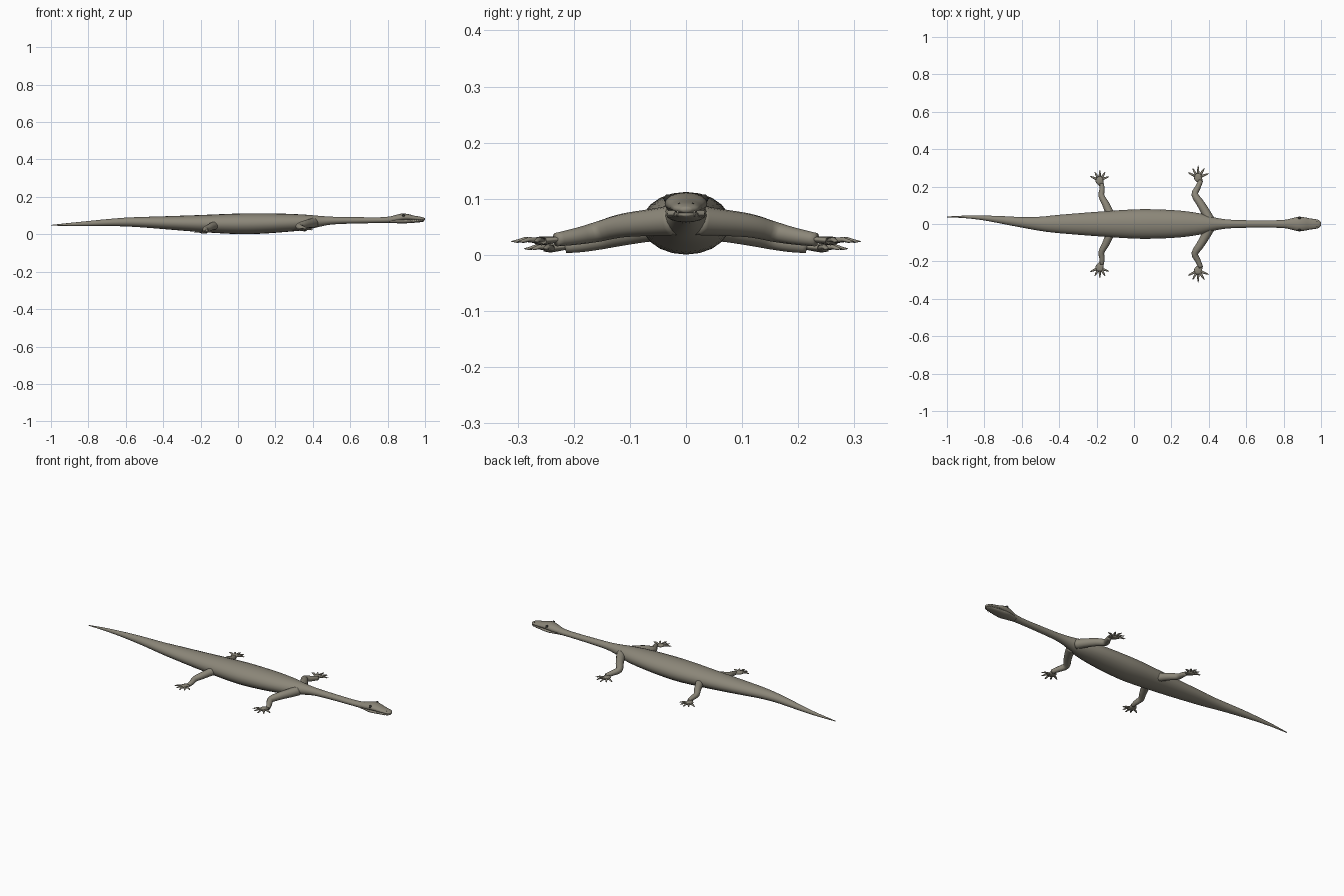
import bpy, bmesh, math
from mathutils import Vector


def material(name, rgb):
    m = bpy.data.materials.new(name)
    m.diffuse_color = (*rgb, 1)
    return m


SKIN = material("skin", (0.26, 0.24, 0.19))
DARK = material("dark", (0.03, 0.03, 0.025))
IVORY = material("ivory", (0.6, 0.56, 0.45))


def finish(bm, name, mat, mirror=False):
    bmesh.ops.recalc_face_normals(bm, faces=bm.faces)
    me = bpy.data.meshes.new(name)
    bm.to_mesh(me)
    bm.free()
    ob = bpy.data.objects.new(name, me)
    bpy.context.collection.objects.link(ob)
    me.materials.append(mat)
    for p in me.polygons:
        p.use_smooth = True
    if mirror:
        md = ob.modifiers.new("mirror", 'MIRROR')
        md.use_axis = (False, True, False)
        md.use_mirror_merge = False
    return ob


def skin_rings(bm, rings):
    vs = [[bm.verts.new(c) for c in r] for r in rings]
    n = len(vs[0])
    for a, b in zip(vs, vs[1:]):
        for i in range(n):
            j = (i + 1) % n
            bm.faces.new((a[i], a[j], b[j], b[i]))
    bm.faces.new(vs[0])
    bm.faces.new(vs[-1])


def smooth_stations(st, sub):
    # Catmull-Rom interpolation between stations
    out = []
    for i in range(len(st) - 1):
        p0, p1, p2, p3 = st[max(i - 1, 0)], st[i], st[i + 1], st[min(i + 2, len(st) - 1)]
        for k in range(sub):
            t = k / sub
            out.append([0.5 * (2 * b + (c - a) * t + (2 * a - 5 * b + 4 * c - d) * t * t
                               + (3 * b - a - 3 * c + d) * t ** 3)
                        for a, b, c, d in zip(p0, p1, p2, p3)])
    out.append(list(st[-1]))
    return out


def loft(name, st, n=20, sub=3):
    # stations: x, y centre, half width, bottom z, top z
    rings = []
    for x, y, w, lo, hi in smooth_stations(st, sub):
        zc, h = (lo + hi) / 2, (hi - lo) / 2
        rings.append([(x, y + w * math.cos(2 * math.pi * i / n),
                       zc + h * math.sin(2 * math.pi * i / n)) for i in range(n)])
    bm = bmesh.new()
    skin_rings(bm, rings)
    return finish(bm, name, SKIN)


def tube(bm, pts, n=10, flat=1.0):
    # points: x, y, z, radius
    P = [Vector(p[:3]) for p in pts]
    rings = []
    for i, p in enumerate(P):
        t = (P[min(i + 1, len(P) - 1)] - P[max(i - 1, 0)]).normalized()
        s = t.cross(Vector((0, 0, 1))).normalized()
        u = s.cross(t)
        r = pts[i][3]
        rings.append([p + s * r * math.cos(2 * math.pi * k / n)
                      + u * r * flat * math.sin(2 * math.pi * k / n) for k in range(n)])
    skin_rings(bm, rings)


# body, tail and neck
loft("body", [
    (-1.0, 0.038, 0.002, 0.046, 0.050), (-0.9, 0.038, 0.007, 0.045, 0.061),
    (-0.8, 0.032, 0.013, 0.044, 0.071), (-0.7, 0.021, 0.021, 0.044, 0.081),
    (-0.6, 0.009, 0.028, 0.042, 0.089), (-0.5, 0.001, 0.038, 0.036, 0.093),
    (-0.4, 0, 0.049, 0.028, 0.096), (-0.2, 0, 0.065, 0.012, 0.103),
    (0.0, 0, 0.078, 0.001, 0.111), (0.12, 0, 0.078, 0.003, 0.112),
    (0.25, 0, 0.071, 0.012, 0.110), (0.36, 0, 0.055, 0.023, 0.105),
    (0.43, 0, 0.035, 0.039, 0.099), (0.50, 0, 0.024, 0.052, 0.094),
    (0.6, 0, 0.020, 0.057, 0.092), (0.76, 0, 0.020, 0.060, 0.091),
    (0.83, 0, 0.025, 0.060, 0.098)])

# head, split into skull and lower jaw along the mouth line
loft("skull", [
    (0.81, 0, 0.022, 0.064, 0.094), (0.85, 0, 0.032, 0.065, 0.105),
    (0.88, 0, 0.038, 0.071, 0.111), (0.91, 0, 0.036, 0.073, 0.108),
    (0.94, 0, 0.030, 0.073, 0.100), (0.97, 0, 0.026, 0.073, 0.095),
    (0.988, 0, 0.021, 0.073, 0.091), (1.0, 0, 0.008, 0.076, 0.085)], 16)
loft("lower_jaw", [
    (0.81, 0, 0.020, 0.060, 0.082), (0.85, 0, 0.030, 0.059, 0.083),
    (0.88, 0, 0.035, 0.058, 0.083), (0.92, 0, 0.031, 0.060, 0.081),
    (0.96, 0, 0.024, 0.063, 0.080), (0.985, 0, 0.018, 0.066, 0.078),
    (0.994, 0, 0.007, 0.069, 0.075)], 16)

# eyes and nostrils
bm = bmesh.new()
for c, r in (((0.885, 0.032, 0.100), 0.008), ((0.978, 0.012, 0.090), 0.003)):
    v = bmesh.ops.create_uvsphere(bm, u_segments=12, v_segments=8, radius=r)["verts"]
    bmesh.ops.translate(bm, verts=v, vec=c)
finish(bm, "eyes_and_nostrils", DARK, True)

# teeth hanging along the upper jaw
bm = bmesh.new()
for i in range(7):
    x = 0.925 + i * 0.011
    y = 0.032 - 0.0018 * i - (0.005 if i == 6 else 0)
    tube(bm, [(x, y - 0.002, 0.079, 0.0025), (x + 0.001, y, 0.067, 0.0004)], 5)
finish(bm, "teeth", IVORY, True)


# limbs: arm tube, flat palm and five clawed toes
def limb(name, arm, palm, toes, z):
    bm = bmesh.new()
    tube(bm, smooth_stations(arm, 3), 12)
    px, py = palm
    ax, ay = arm[-1][:2]
    tube(bm, [(ax, ay - 0.01, z + 0.003, 0.012), (px, py - 0.008, z + 0.001, 0.021),
              (px, py + 0.006, z, 0.025), (px, py + 0.018, z, 0.018)], 12, 0.32)
    for tx, ty in toes:
        s = Vector((px + tx * 0.22, py + ty * 0.1, z))
        e = Vector((px + tx, py + ty, z - 0.001))
        m = s.lerp(e, 0.55) + Vector((0, 0, 0.003))
        c = s.lerp(e, 0.8)
        tube(bm, [(*s, 0.0075), (*m, 0.0055), (*c, 0.004), (*e, 0.0006)], 8, 0.75)
    finish(bm, name, SKIN, True)


limb("front_legs",
     [(0.405, 0.02, 0.062, 0.027), (0.385, 0.06, 0.058, 0.024), (0.352, 0.115, 0.052, 0.021),
      (0.325, 0.158, 0.041, 0.018), (0.341, 0.195, 0.033, 0.015), (0.358, 0.232, 0.027, 0.012)],
     (0.343, 0.252),
     [(-0.056, 0.024), (-0.03, 0.046), (0.0, 0.06), (0.034, 0.048), (0.058, 0.018)], 0.025)
limb("hind_legs",
     [(-0.105, 0.02, 0.050, 0.026), (-0.130, 0.06, 0.046, 0.022), (-0.153, 0.11, 0.036, 0.019),
      (-0.174, 0.150, 0.026, 0.016), (-0.171, 0.185, 0.019, 0.014), (-0.172, 0.215, 0.014, 0.011)],
     (-0.184, 0.236),
     [(-0.052, 0.020), (-0.026, 0.042), (0.002, 0.053), (0.030, 0.042), (0.050, 0.018)], 0.012)
